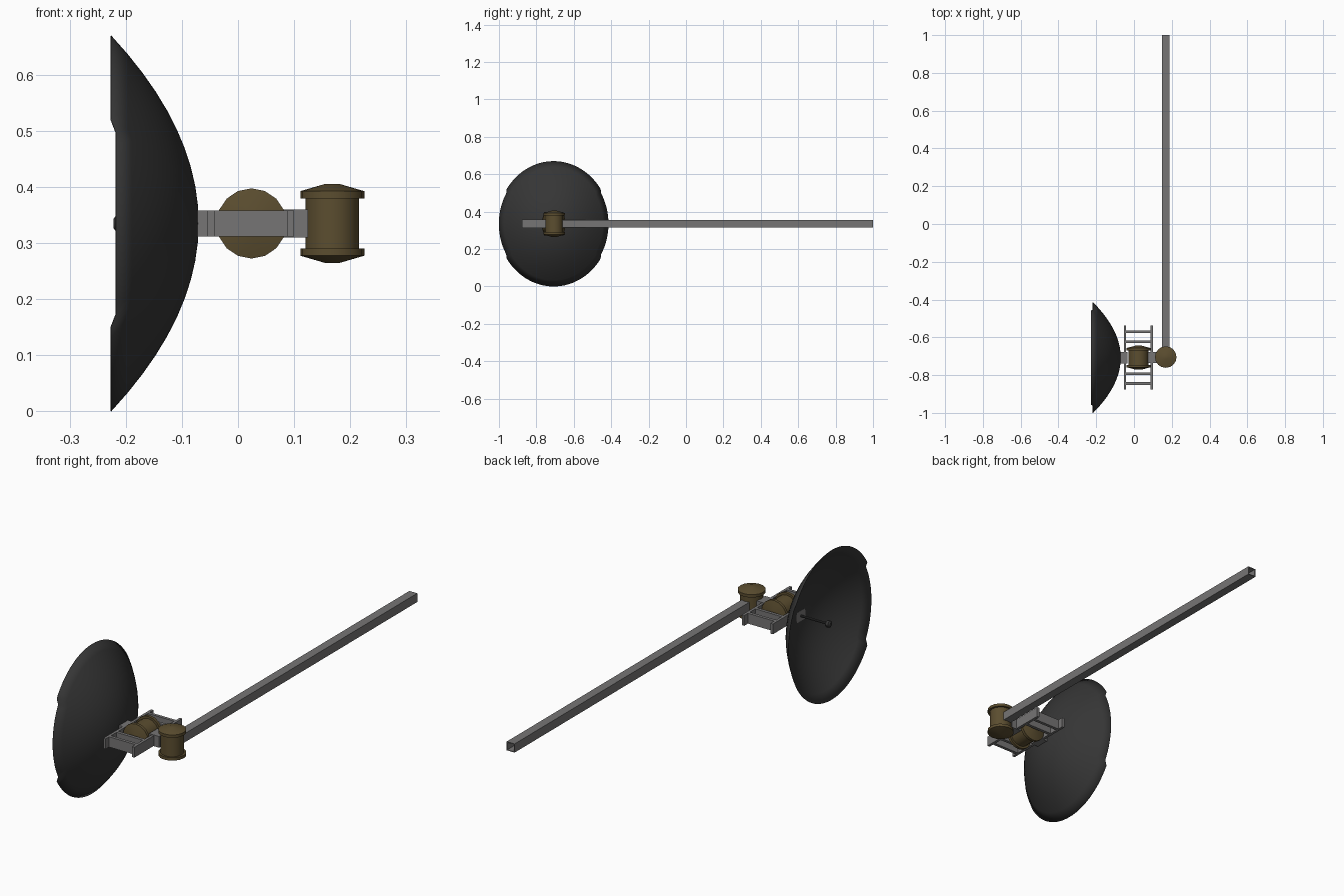
import bpy, bmesh, math
from mathutils import Matrix

if "Cube" in bpy.data.objects:
    bpy.data.objects.remove(bpy.data.objects["Cube"])

CY, CZ = -0.7075, 0.335      # dish axis


def material(name, rgb):
    m = bpy.data.materials.new(name)
    m.diffuse_color = (*rgb, 1)
    m.use_nodes = True
    m.node_tree.nodes["Principled BSDF"].inputs["Base Color"].default_value = m.diffuse_color
    return m


CHARCOAL = material("charcoal", (0.036, 0.036, 0.036))
STEEL = material("steel grey", (0.18, 0.176, 0.176))
BRONZE = material("bronze brown", (0.105, 0.075, 0.029))


def finish(bm, name, mat, smooth=False):
    bmesh.ops.recalc_face_normals(bm, faces=bm.faces)
    me = bpy.data.meshes.new(name)
    bm.to_mesh(me)
    bm.free()
    me.materials.append(mat)
    ob = bpy.data.objects.new(name, me)
    bpy.context.collection.objects.link(ob)
    if smooth:
        bpy.ops.object.select_all(action='DESELECT')
        ob.select_set(True)
        bpy.context.view_layer.objects.active = ob
        bpy.ops.object.shade_smooth_by_angle(angle=math.radians(30))
    return ob


def box(name, x, y, z, mat=STEEL):
    bm = bmesh.new()
    bmesh.ops.create_cube(bm, size=1)
    for v in bm.verts:
        v.co = [(lo + hi) / 2 + c * (hi - lo) for c, (lo, hi) in zip(v.co, (x, y, z))]
    return finish(bm, name, mat)


def lathe(name, profile, matrix, mat, sides=16):
    """Closed solid of revolution about local z; profile is (radius, height)."""
    bm = bmesh.new()
    rings = [[bm.verts.new((r * math.cos(i * math.tau / sides),
                            r * math.sin(i * math.tau / sides), h))
              for i in range(sides)] for r, h in profile]
    for a, b in zip(rings, rings[1:]):
        for i in range(sides):
            j = (i + 1) % sides
            bm.faces.new((a[i], a[j], b[j], b[i]))
    bm.faces.new(rings[0])
    bm.faces.new(rings[-1])
    bm.transform(matrix)
    return finish(bm, name, mat, True)


def drum_profile(r, half):
    upper = [(r * 0.84, half - 0.026), (r, half - 0.026), (r, half - 0.013), (r * 0.22, half)]
    return [(a, -h) for a, h in reversed(upper)] + upper


# Dish: elliptical paraboloid opening to -x, rim trimmed back on both sides
APEX, DEPTH, SEMI_Y, SEMI_Z = -0.07, 0.156, 0.302, 0.335
COLS, RINGS = 96, 10
bm = bmesh.new()
apex = bm.verts.new((APEX, CY, CZ))
columns = []
for i in range(COLS):
    t = i * math.tau / COLS
    edge = math.sqrt(0.147 / DEPTH) if abs(math.sin(t)) < 0.55 else 1.0
    col = []
    for k in range(1, RINGS + 1):
        s = edge * k / RINGS
        col.append(bm.verts.new((APEX - DEPTH * s * s,
                                 CY + SEMI_Y * s * math.cos(t),
                                 CZ + SEMI_Z * s * math.sin(t))))
    columns.append(col)
for i in range(COLS):
    a, b = columns[i], columns[(i + 1) % COLS]
    bm.faces.new((apex, a[0], b[0]))
    for k in range(RINGS - 1):
        bm.faces.new((a[k], a[k + 1], b[k + 1], b[k]))
dish = finish(bm, "dish", CHARCOAL, True)
# Point normals to the convex back so the shell grows inward
if dish.data.polygons[0].normal.x < 0:
    dish.data.flip_normals()
shell = dish.modifiers.new("shell", 'SOLIDIFY')
shell.thickness = 0.002
shell.offset = -1

# Feed rod and receiver on the dish axis
along_x = Matrix.Translation((0, CY, CZ)) @ Matrix.Rotation(math.pi / 2, 4, 'Y')
lathe("feed_rod", [(0.005, -0.205), (0.005, -0.07)], along_x, CHARCOAL, 10)
lathe("feed_receiver", [(0.008, -0.222), (0.015, -0.217), (0.015, -0.205), (0.007, -0.197)],
      along_x, CHARCOAL, 12)

# Pivot drums: one upright at the beam, one lying along y inside the frame
lathe("beam_drum", drum_profile(0.057, 0.0705),
      Matrix.Translation((0.168, CY + 0.003, CZ)), BRONZE)
lathe("tilt_drum", drum_profile(0.0625, 0.064),
      Matrix.Translation((0.024, CY, CZ)) @ Matrix.Rotation(math.pi / 2, 4, 'X'), BRONZE)

# Frame: two rails joined by paired rungs on each side of the tilt drum
zr = (CZ - 0.023, CZ + 0.023)
for name, x in (("dish", -0.048), ("beam", 0.094)):
    box(name + "_side_rail", (x - 0.006, x + 0.006), (CY - 0.168, CY + 0.17), zr)
for side, sign in (("front", -1), ("back", 1)):
    for part, d in (("inner", 0.085), ("outer", 0.137)):
        y = CY + sign * d
        box(f"{side}_{part}_rung", (-0.048, 0.094), (y - 0.007, y + 0.007), zr)

# Blocks linking the frame to the dish and to the upright drum
box("dish_block", (-0.074, -0.035), (CY - 0.031, CY + 0.031), zr)
box("beam_block", (0.075, 0.125), (CY - 0.029, CY + 0.029), (CZ - 0.025, CZ + 0.025))

# Beam: hollow square tube open at the far end
bm = bmesh.new()
loops = []
for half, y in ((0.0195, -0.69), (0.0195, 1.0), (0.0165, 1.0), (0.0165, -0.68)):
    loops.append([bm.verts.new((0.168 + sx * half, y, CZ + sz * half))
                  for sx, sz in ((-1, -1), (1, -1), (1, 1), (-1, 1))])
for a, b in zip(loops, loops[1:]):
    for i in range(4):
        j = (i + 1) % 4
        bm.faces.new((a[i], a[j], b[j], b[i]))
bm.faces.new(loops[0])
bm.faces.new(loops[-1])
finish(bm, "beam", STEEL)
